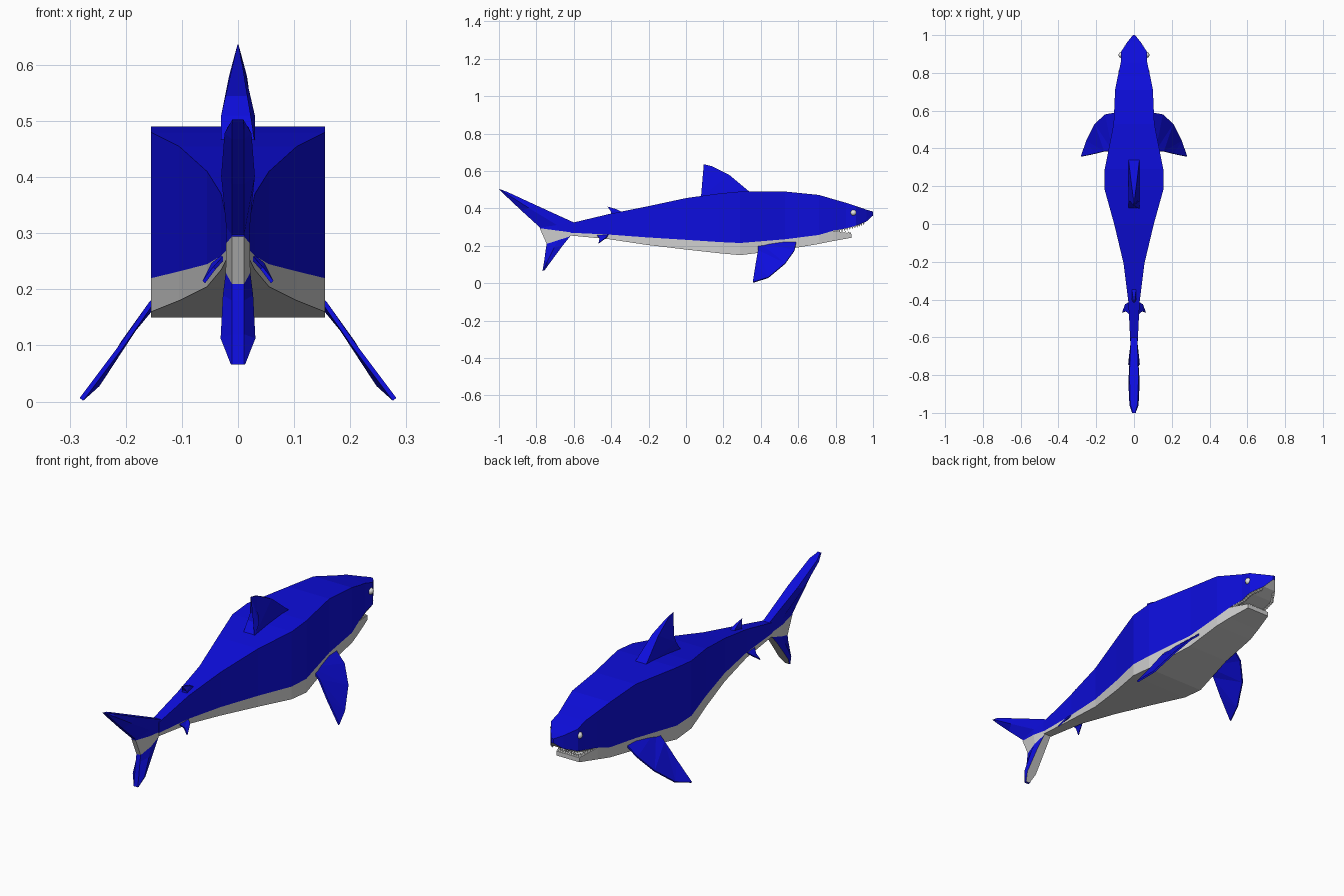
import bpy, bmesh
from mathutils import Vector

if "Cube" in bpy.data.objects:
    bpy.data.objects.remove(bpy.data.objects["Cube"])


def material(name, rgb):
    m = bpy.data.materials.new(name)
    m.diffuse_color = (*rgb, 1)
    m.use_nodes = True
    m.node_tree.nodes["Principled BSDF"].inputs["Base Color"].default_value = m.diffuse_color
    return m


BLUE = material("deep blue", (0.004, 0.004, 0.72))
GREY = material("belly grey", (0.62, 0.62, 0.62))
WHITE = material("tooth white", (0.9, 0.9, 0.88))


def finish(name, bm, mats):
    bmesh.ops.recalc_face_normals(bm, faces=bm.faces)
    mesh = bpy.data.meshes.new(name)
    bm.to_mesh(mesh)
    bm.free()
    for m in mats:
        mesh.materials.append(m)
    ob = bpy.data.objects.new(name, mesh)
    bpy.context.collection.objects.link(ob)
    return ob


def loft(bm, rings, paint=lambda seg, side: 0, skip=lambda seg, side: False, caps=(True, True)):
    """Skin a list of equal-length rings; paint and skip work by segment and side number."""
    vs = [[bm.verts.new(p) for p in r] for r in rings]
    n = len(rings[0])
    for i in range(len(vs) - 1):
        for j in range(n):
            if not skip(i, j):
                k = (j + 1) % n
                f = bm.faces.new((vs[i][j], vs[i][k], vs[i + 1][k], vs[i + 1][j]))
                f.material_index = paint(i, j)
    if caps[0]:
        bm.faces.new(vs[0])
    if caps[1]:
        bm.faces.new(vs[-1])


def box_ring(y, w, low, high):
    return [(-w, y, low), (w, y, low), (w, y, high), (-w, y, high)]


# Trunk stations: y, half width, belly, colour line, back
TRUNK = [(-.62, .02, .255, .27, .32), (-.41, .03, .235, .26, .37), (-.21, .055, .205, .245, .41),
         (0, .105, .18, .232, .455), (.18, .155, .16, .22, .48), (.29, .155, .15, .215, .49),
         (.53, .108, .18, .235, .49), (.71, .10, .21, .258, .472), (.785, .085, .225, .28, .45)]
# Head stations past the mouth corner: y, half width, palate, crown
HEAD = [(.855, .07, .293, .43), (.91, .07, .308, .412), (.965, .034, .33, .393), (1.0, .006, .362, .383)]
JAW = [(.885, .06, .243, .264)]
last = len(TRUNK) - 1

# Blue back and head, with a grey palate
bm = bmesh.new()
loft(bm, [box_ring(y, w, s, t) for y, w, b, s, t in TRUNK] + [box_ring(*h) for h in HEAD],
     paint=lambda i, j: 1 if j == 0 else 0, skip=lambda i, j: j == 0 and i < last)
finish("back_and_head", bm, [BLUE, GREY])

# Grey belly and lower jaw
bm = bmesh.new()
loft(bm, [box_ring(y, w, b, s) for y, w, b, s, t in TRUNK] + [box_ring(*h) for h in JAW],
     skip=lambda i, j: j == 2 and i < last)
finish("belly_and_jaw", bm, [GREY])


# Tail: front edge (y, z), rear edge (y, z), half width at the middle
TAIL = [((-.99, .501), (-1.0, .503), .010), ((-.955, .488), (-.965, .468), .024),
        ((-.80, .416), (-.88, .388), .030), ((-.60, .325), (-.78, .297), .021),
        ((-.60, .27), (-.782, .294), .021), ((-.62, .25), (-.745, .21), .022),
        ((-.66, .20), (-.75, .18), .027), ((-.73, .105), (-.758, .12), .031),
        ((-.757, .068), (-.767, .066), .013)]


def tail_ring(lead, trail, w):
    (y0, z0), (y1, z1) = lead, trail
    ym, zm = (y0 + y1) / 2, (z0 + z1) / 2
    a, c = w * .8, min(w, .011)
    return [(-a, y0, z0), (a, y0, z0), (w, ym, zm), (c, y1, z1), (-c, y1, z1), (-w, ym, zm)]


bm = bmesh.new()
loft(bm, [tail_ring(*t) for t in TAIL],
     paint=lambda i, j: 1 if i == 4 or (i > 4 and j == 0) else 0)
finish("tail_fin", bm, [BLUE, GREY])


def upright_fin(name, outline):
    """Centre fin from (y, z, half width) points."""
    bm = bmesh.new()
    loft(bm, [[(s * w, y, z) for y, z, w in outline] for s in (-1, 1)])
    bmesh.ops.triangulate(bm, faces=[f for f in bm.faces if len(f.verts) > 4])
    finish(name, bm, [BLUE])


upright_fin("dorsal_fin", [(.35, .48, .03), (.23, .58, .016), (.14, .625, .004), (.095, .636, .001),
                           (.122, .545, .022), (.115, .51, .03), (.08, .46, .03)])
upright_fin("rear_dorsal_fin", [(-.32, .37, .014), (-.37, .395, .008), (-.42, .41, .001),
                                (-.40, .38, .012), (-.40, .35, .014)])


def paired_fins(name, outline, thick):
    """Thin side fins from 3D outline points, mirrored left and right."""
    pts = [Vector(p) for p in outline]
    normal = (pts[len(pts) // 2] - pts[0]).cross(pts[-1] - pts[0]).normalized() * thick
    bm = bmesh.new()
    for side in (-1, 1):
        rings = [[((p + s * normal).x * side, (p + s * normal).y, (p + s * normal).z)
                  for p in pts] for s in (-1, 1)]
        loft(bm, rings)
    bmesh.ops.triangulate(bm, faces=[f for f in bm.faces if len(f.verts) > 4])
    finish(name, bm, [BLUE])


paired_fins("pectoral_fins", [(.095, .59, .225), (.15, .58, .175), (.205, .53, .105), (.25, .44, .03),
                              (.279, .357, .004), (.207, .372, .10), (.155, .385, .175),
                              (.11, .385, .22)], .004)
paired_fins("pelvic_fins", [(.02, -.41, .265), (.045, -.425, .245), (.061, -.468, .213),
                            (.042, -.462, .238), (.02, -.48, .262)], .003)

# Teeth along both jaws, as small four-sided cones
bm = bmesh.new()


def tooth(x, y, z, height):
    r = .006
    base = [bm.verts.new((x + dx * r, y + dy * r, z)) for dx, dy in ((-1, -1), (1, -1), (1, 1), (-1, 1))]
    tip = bm.verts.new((x, y, z + height))
    for i in range(4):
        bm.faces.new((base[i], base[(i + 1) % 4], tip))


def tooth_row(path, count, height):
    for (a, b) in zip(path, path[1:]):
        a, b = Vector(a), Vector(b)
        for i in range(count):
            p = a.lerp(b, (i + .5) / count)
            for side in (-1, 1):
                tooth(side * p.x, p.y, p.z, height)


tooth_row([(.077, .80, .284), (.063, .855, .294), (.062, .91, .309), (.032, .955, .327)], 4, -.014)
tooth_row([(.07, .81, .274), (.053, .877, .264), (.004, .877, .264)], 4, .013)
finish("teeth", bm, [WHITE])

# Eyes
for side, label in ((-1, "left"), (1, "right")):
    bpy.ops.mesh.primitive_uv_sphere_add(segments=12, ring_count=8, radius=.016,
                                         location=(side * .066, .895, .377))
    eye = bpy.context.object
    eye.name = label + "_eye"
    eye.data.materials.append(WHITE)
    bpy.ops.object.shade_smooth_by_angle()
